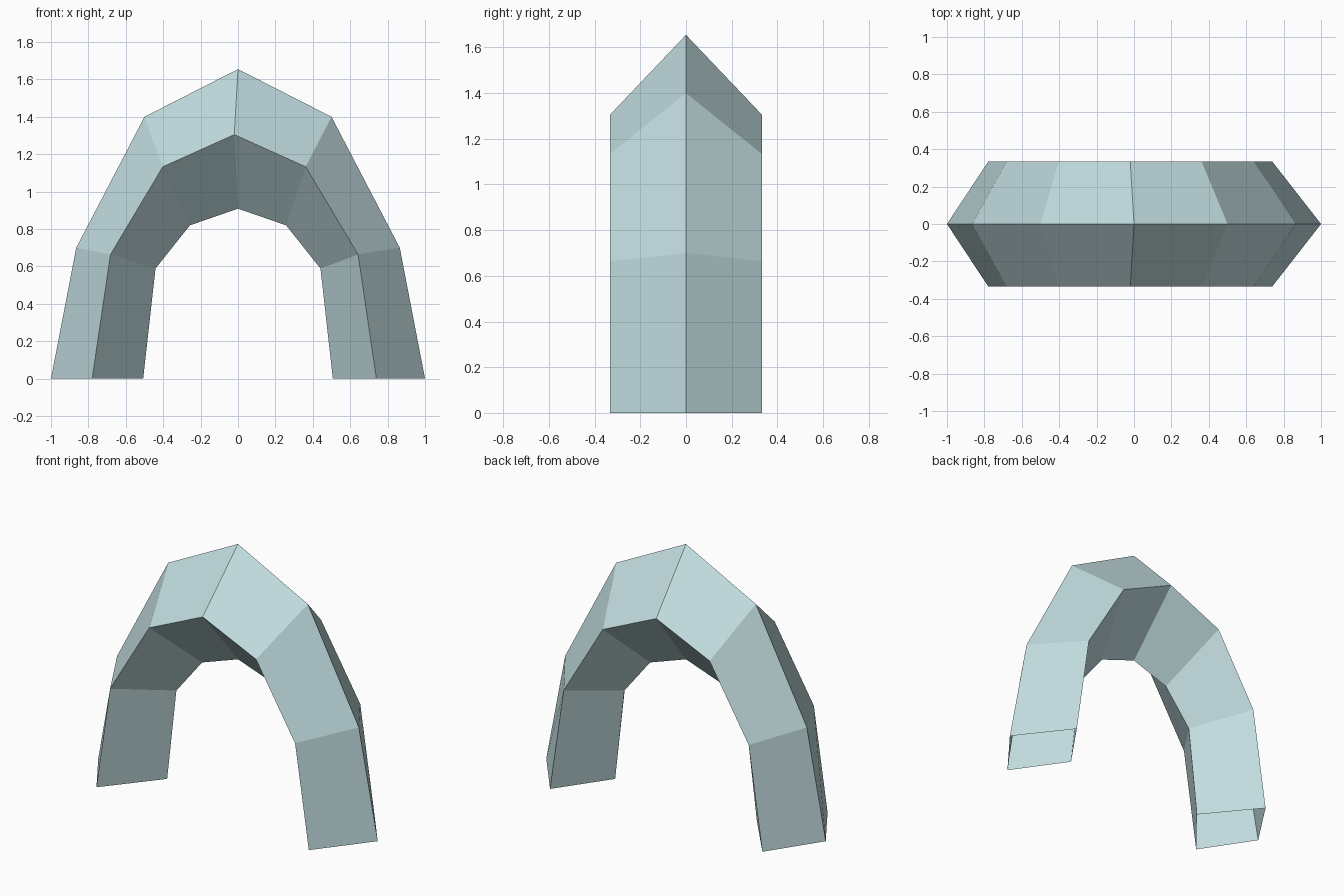
import bpy
import bmesh

if "Cube" in bpy.data.objects:
    bpy.data.objects.remove(bpy.data.objects["Cube"])

# Half profiles (distance from centre line, height), foot to crown
OUTER = [(1.0, 0.0), (0.865, 0.70), (0.50, 1.40), (0.0, 1.655)]
SIDE = [(0.76, 0.0), (0.662, 0.664), (0.382, 1.133), (0.0, 1.305)]
INNER = [(0.507, 0.0), (0.441, 0.589), (0.257, 0.82), (0.0, 0.909)]


def rail(bm, half, y, shift=0.0):
    """Full arch line: left half, crown, mirrored right half."""
    points = [(-x, z) for x, z in half] + [(x, z) for x, z in reversed(half[:-1])]
    return [bm.verts.new((x + shift, y, z)) for x, z in points]


# Arch: four-sided tube, open at both feet
bm = bmesh.new()
rails = [
    rail(bm, OUTER, 0.0),
    rail(bm, SIDE, -0.333, -0.02),
    rail(bm, INNER, 0.0),
    rail(bm, SIDE, 0.333, -0.02),
]
for r in range(4):
    a, b = rails[r], rails[(r + 1) % 4]
    for i in range(len(a) - 1):
        bm.faces.new((a[i], b[i], b[i + 1], a[i + 1]))
bmesh.ops.recalc_face_normals(bm, faces=bm.faces)

mesh = bpy.data.meshes.new("arch")
bm.to_mesh(mesh)
bm.free()
arch = bpy.data.objects.new("arch", mesh)
bpy.context.collection.objects.link(arch)

# Pale blue colour
pale_blue = bpy.data.materials.new("pale blue")
pale_blue.diffuse_color = (0.54, 0.72, 0.74, 1.0)
pale_blue.use_nodes = True
pale_blue.node_tree.nodes["Principled BSDF"].inputs["Base Color"].default_value = pale_blue.diffuse_color
mesh.materials.append(pale_blue)
